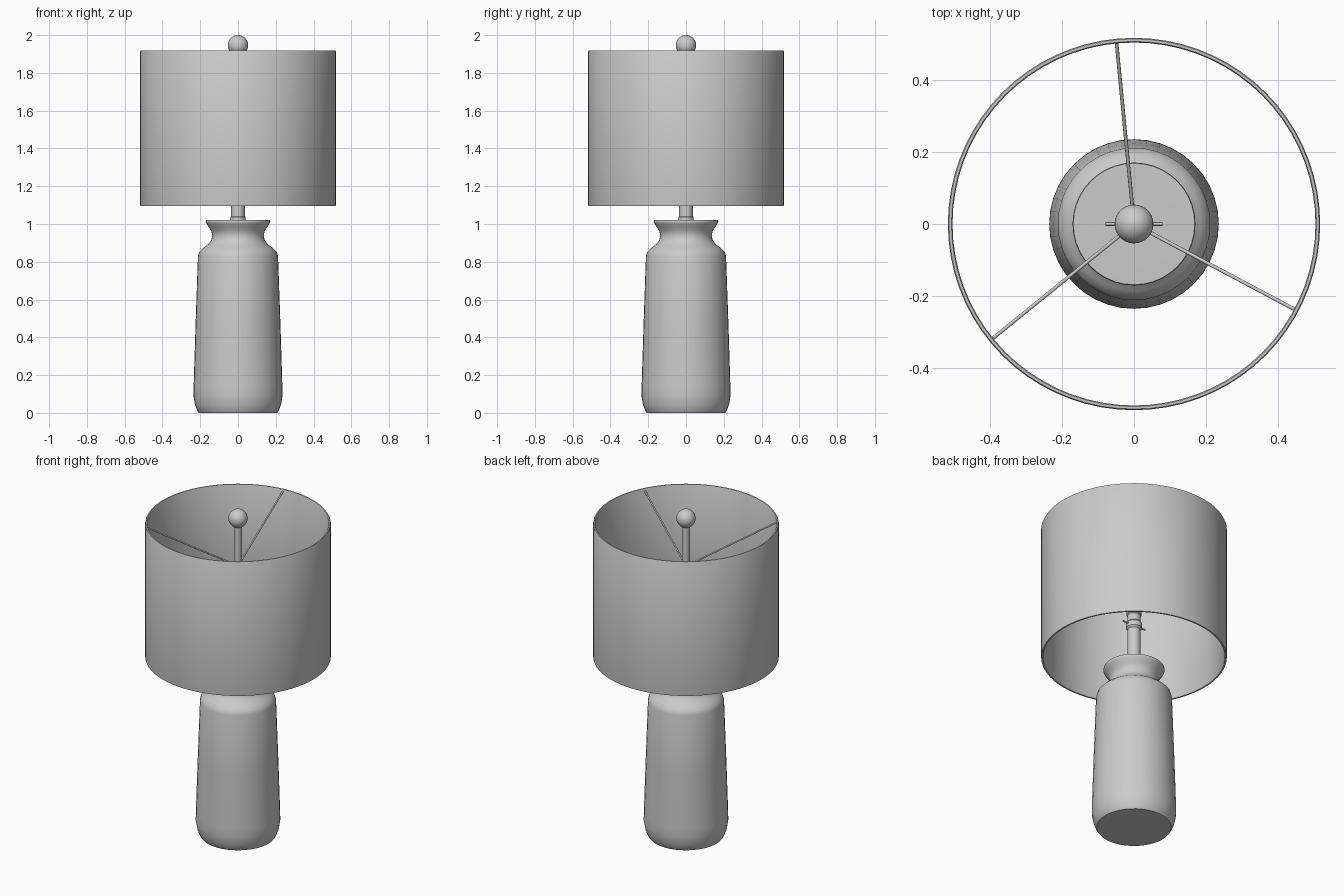
import bpy, bmesh, math
from mathutils import Vector

if "Cube" in bpy.data.objects:
    bpy.data.objects.remove(bpy.data.objects["Cube"])

grey = bpy.data.materials.new("plain grey")
grey.diffuse_color = (0.6, 0.6, 0.6, 1)
grey.use_nodes = True
grey.node_tree.nodes["Principled BSDF"].inputs["Base Color"].default_value = grey.diffuse_color


def finish(name, bm, angle=35):
    bmesh.ops.recalc_face_normals(bm, faces=bm.faces)
    me = bpy.data.meshes.new(name)
    bm.to_mesh(me)
    bm.free()
    me.materials.append(grey)
    ob = bpy.data.objects.new(name, me)
    bpy.context.collection.objects.link(ob)
    bpy.ops.object.select_all(action='DESELECT')
    ob.select_set(True)
    bpy.context.view_layer.objects.active = ob
    bpy.ops.object.shade_smooth_by_angle(angle=math.radians(angle))
    return ob


def lathe(name, profile, sides, closed=False):
    """Spin (radius, z) points around the z axis."""
    bm = bmesh.new()
    pts = profile + profile[:1] if closed else profile
    vs = [bm.verts.new((r, 0, z)) for r, z in pts]
    es = [bm.edges.new(p) for p in zip(vs, vs[1:])]
    bmesh.ops.spin(bm, geom=vs + es, cent=(0, 0, 0), axis=(0, 0, 1),
                   angle=math.tau, steps=sides)
    bmesh.ops.remove_doubles(bm, verts=bm.verts, dist=1e-5)
    return finish(name, bm)


def rod(name, a, b, radius, sides=8):
    a, b = Vector(a), Vector(b)
    d = b - a
    bm = bmesh.new()
    bmesh.ops.create_cone(bm, cap_ends=True, segments=sides, radius1=radius,
                          radius2=radius, depth=d.length)
    bm.transform(d.to_track_quat('Z', 'Y').to_matrix().to_4x4())
    bmesh.ops.translate(bm, verts=bm.verts, vec=(a + b) / 2)
    return finish(name, bm, 50)


# Bottle-shaped base with flared lip
lathe("base", [(0, 0), (0.208, 0), (0.216, 0.012), (0.228, 0.045), (0.236, 0.09),
               (0.235, 0.14), (0.225, 0.46), (0.212, 0.83), (0.205, 0.853),
               (0.186, 0.872), (0.158, 0.893), (0.141, 0.915), (0.136, 0.94),
               (0.142, 0.965), (0.156, 0.985), (0.168, 1.004), (0.171, 1.012),
               (0.169, 1.02), (0, 1.023)], 40)

# Collar, stem, lamp socket and upper post
lathe("stem", [(0.041, 1.02), (0.041, 1.037), (0.036, 1.04), (0.036, 1.27),
               (0.045, 1.28), (0.045, 1.31), (0.037, 1.32), (0.037, 1.36),
               (0.043, 1.365), (0.043, 1.39), (0.022, 1.40), (0.022, 1.93)], 24)

# Small saddle arms either side of the socket
for side, label in ((-1, "left"), (1, "right")):
    rod("saddle_" + label, (side * 0.03, 0, 1.30), (side * 0.08, 0, 1.30), 0.005)

# Drum shade, open at both ends
lathe("shade", [(0.517, 1.094), (0.518, 1.10), (0.518, 1.912), (0.515, 1.918),
                (0.508, 1.918), (0.505, 1.912), (0.505, 1.10), (0.508, 1.094)],
      72, closed=True)

# Hub and sloping spokes that carry the shade
lathe("hub", [(0, 1.645), (0.03, 1.645), (0.03, 1.67), (0, 1.67)], 20)
for i, deg in enumerate((95.5, 219, 332)):
    a = math.radians(deg)
    c, s = math.cos(a), math.sin(a)
    rod(f"spoke_{i + 1}", (0.015 * c, 0.015 * s, 1.66),
        (0.508 * c, 0.508 * s, 1.905), 0.005)

# Ball finial
bm = bmesh.new()
bmesh.ops.create_uvsphere(bm, u_segments=28, v_segments=16, radius=0.054)
bmesh.ops.translate(bm, verts=bm.verts, vec=(0, 0, 1.946))
finish("finial", bm, 60)
